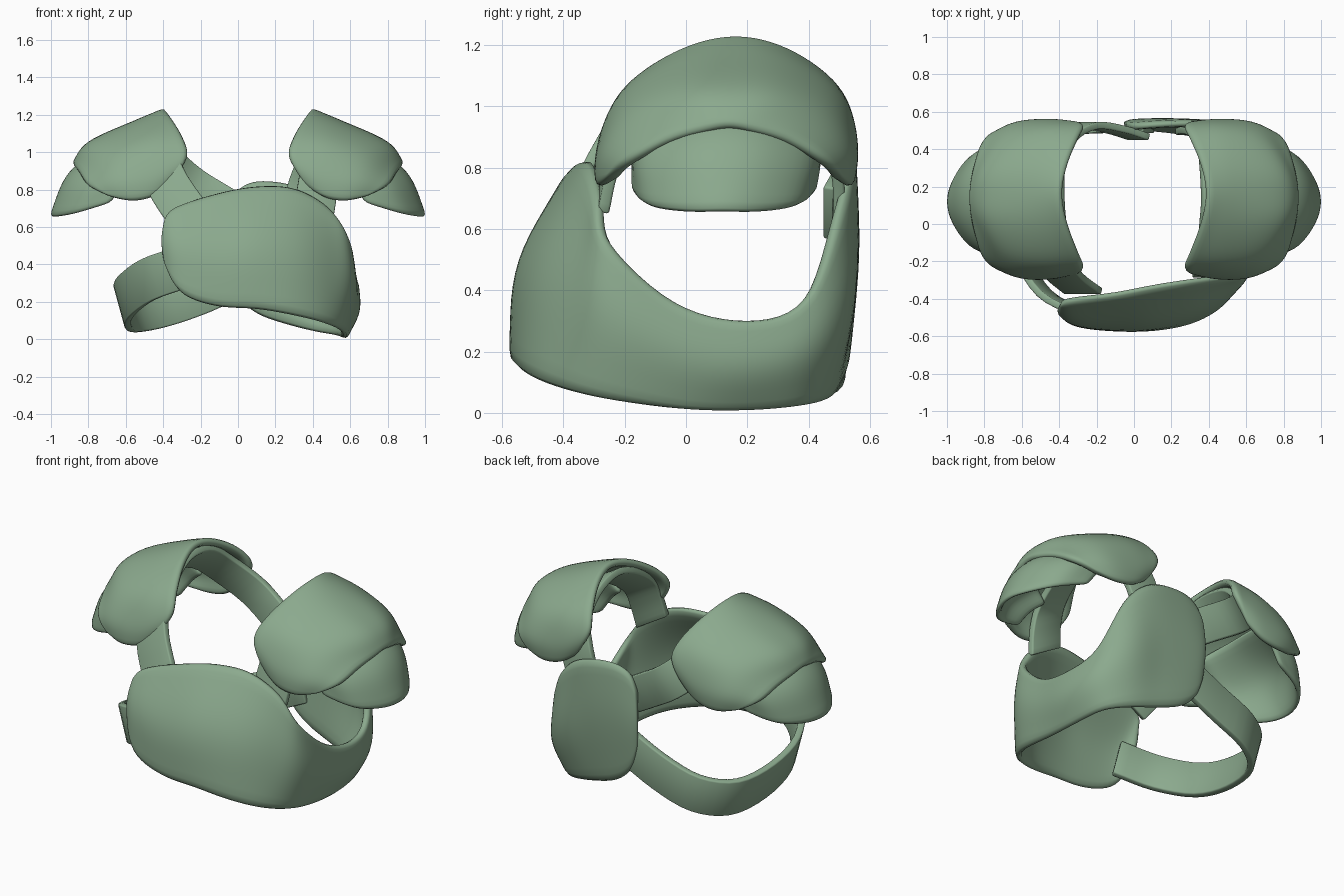
import bpy
from mathutils import Vector

if "Cube" in bpy.data.objects:
    bpy.data.objects.remove(bpy.data.objects["Cube"])

green = bpy.data.materials.new("sage_green")
green.diffuse_color = (0.26, 0.40, 0.27, 1)
green.use_nodes = True
green.node_tree.nodes["Principled BSDF"].inputs["Base Color"].default_value = green.diffuse_color


def smooth_path(pts, steps):
    """Resample points along a Catmull-Rom curve."""
    p = [2 * pts[0] - pts[1]] + pts + [2 * pts[-1] - pts[-2]]
    out = []
    for i in range(1, len(p) - 2):
        a, b, c, d = p[i - 1:i + 3]
        for k in range(steps):
            t = k / steps
            out.append(0.5 * (2 * b + (c - a) * t + (2 * a - 5 * b + 4 * c - d) * t * t
                              + (3 * b - a - 3 * c + d) * t ** 3))
    return out + [pts[-1]]


def sheet(name, cols, thickness):
    """Grid surface through columns of points, given a thickness."""
    n, m = len(cols), len(cols[0])
    faces = [(i * m + j, (i + 1) * m + j, (i + 1) * m + j + 1, i * m + j + 1)
             for i in range(n - 1) for j in range(m - 1)]
    me = bpy.data.meshes.new(name)
    me.from_pydata([tuple(v) for c in cols for v in c], [], faces)
    me.materials.append(green)
    ob = bpy.data.objects.new(name, me)
    bpy.context.collection.objects.link(ob)
    solid = ob.modifiers.new("thickness", 'SOLIDIFY')
    solid.thickness = thickness
    solid.offset = 0
    bpy.ops.object.select_all(action='DESELECT')
    ob.select_set(True)
    bpy.context.view_layer.objects.active = ob
    return ob


def plate(name, cols, thickness=0.042):
    """Moulded plate with a soft rounded rim."""
    cols = [smooth_path([Vector(p) for p in c], 4) for c in cols]
    rows = [smooth_path(list(r), 3) for r in zip(*cols)]
    ob = sheet(name, list(zip(*rows)), thickness)
    ob.modifiers.new("round", 'SUBSURF').levels = 1
    ob.modifiers["round"].render_levels = 1
    bpy.ops.object.shade_smooth()


def strap(name, path, half_start, half_end, thickness=0.038):
    """Flat ribbon along a path, its half width turning from start to end."""
    pts = smooth_path([Vector(p) for p in path], 4)
    cols = []
    for i, p in enumerate(pts):
        w = Vector(half_start).lerp(Vector(half_end), i / (len(pts) - 1))
        cols.append((p - w, p + w))
    ob = sheet(name, cols, thickness)
    bev = ob.modifiers.new("edge", 'BEVEL')
    bev.width = 0.008
    bev.segments = 2
    bev.limit_method = 'ANGLE'
    bev.angle_limit = 1.0
    bpy.ops.object.shade_smooth_by_angle(angle=0.7)


# Chest plate: wraps from the front, under one arm, to the back (bottom, middle, top)
plate("chest_plate", [
    [(-.39, -.47, .42), (-.405, -.45, .53), (-.39, -.42, .64)],
    [(-.31, -.53, .25), (-.32, -.51, .50), (-.33, -.40, .71)],
    [(-.12, -.555, .175), (-.10, -.53, .48), (-.10, -.37, .785)],
    [(.10, -.555, .16), (.10, -.52, .50), (.10, -.33, .82)],
    [(.30, -.52, .125), (.33, -.46, .48), (.30, -.30, .81)],
    [(.46, -.43, .085), (.50, -.36, .41), (.48, -.28, .71)],
    [(.55, -.27, .045), (.60, -.26, .31), (.575, -.255, .56)],
    [(.565, -.02, .012), (.62, -.02, .18), (.61, -.04, .36)],
    [(.555, .19, .01), (.63, .20, .15), (.625, .20, .30)],
    [(.52, .36, .022), (.59, .40, .20), (.58, .39, .37)],
    [(.41, .45, .04), (.465, .52, .34), (.49, .49, .66)],
    [(.25, .49, .08), (.28, .54, .46), (.34, .535, .81)],
    [(.10, .51, .135), (.10, .545, .52), (.13, .53, .85)],
    [(.00, .515, .23), (-.01, .54, .53), (.01, .52, .81)],
    [(-.04, .515, .38), (-.05, .525, .55), (-.04, .52, .71)],
])

# Half profiles of the shoulder pieces, front end to crown (inner to outer edge)
MID_Y = 0.13
shoulder_half = [
    [(.37, -.25, .825), (.46, -.27, .76), (.57, -.27, .74), (.69, -.24, .765)],
    [(.27, -.25, .97), (.44, -.275, .88), (.64, -.26, .85), (.80, -.18, .82)],
    [(.295, -.18, 1.08), (.48, -.21, 1.03), (.69, -.17, .97), (.845, -.06, .885)],
    [(.355, -.03, 1.18), (.53, -.04, 1.125), (.77, -.01, 1.03), (.865, .05, .915)],
    [(.385, .13, 1.22), (.55, .13, 1.15), (.79, .13, 1.04), (.87, .13, .93)],
]
lobe_half = [
    [(.52, -.14, .91), (.60, -.165, .84), (.68, -.165, .73)],
    [(.60, -.12, .99), (.77, -.145, .84), (.86, -.11, .675)],
    [(.65, .00, 1.03), (.87, -.01, .87), (.96, .01, .655)],
    [(.66, .13, 1.04), (.89, .13, .89), (.995, .13, .655)],
]


def full_arch(half, side):
    """Mirror a half arch front to back, lean its crown back, place it on one side."""
    back = [[(x, 2 * MID_Y - y, z) for x, y, z in c] for c in half[-2::-1]]
    return [[(side * x, y + 0.08 * (z - 0.8), z) for x, y, z in c] for c in half + back]


for side, label in ((1, "right"), (-1, "left")):
    plate(label + "_shoulder_plate", full_arch(shoulder_half, side))
    plate(label + "_upper_arm_plate", full_arch(lobe_half, side), 0.03)

# Shoulder straps, arching underneath the shoulder plates
strap("left_shoulder_strap", [
    (-.27, -.36, .67), (-.37, -.28, .82), (-.42, -.19, .95), (-.45, -.02, 1.07),
    (-.46, .13, 1.11), (-.45, .31, 1.07), (-.39, .45, .95), (-.26, .525, .83),
    (-.10, .505, .73), (.03, .465, .65)], (.10, 0, .06), (.055, 0, .085))
strap("right_shoulder_strap", [
    (.41, -.27, .71), (.43, -.24, .84), (.44, -.18, .96), (.45, -.02, 1.07),
    (.46, .13, 1.11), (.45, .31, 1.07), (.43, .44, .96), (.38, .49, .84),
    (.34, .50, .72), (.31, .495, .60)], (-.10, 0, .06), (-.09, 0, .05))

# Waist strap, joining the plate's two ends around the open side
strap("waist_strap", [
    (-.28, -.48, .39), (-.48, -.37, .32), (-.60, -.16, .23), (-.615, .10, .17),
    (-.56, .35, .15), (-.40, .48, .18), (-.17, .505, .26), (.08, .505, .38)],
    (-.03, 0, .11), (-.03, 0, .11))
